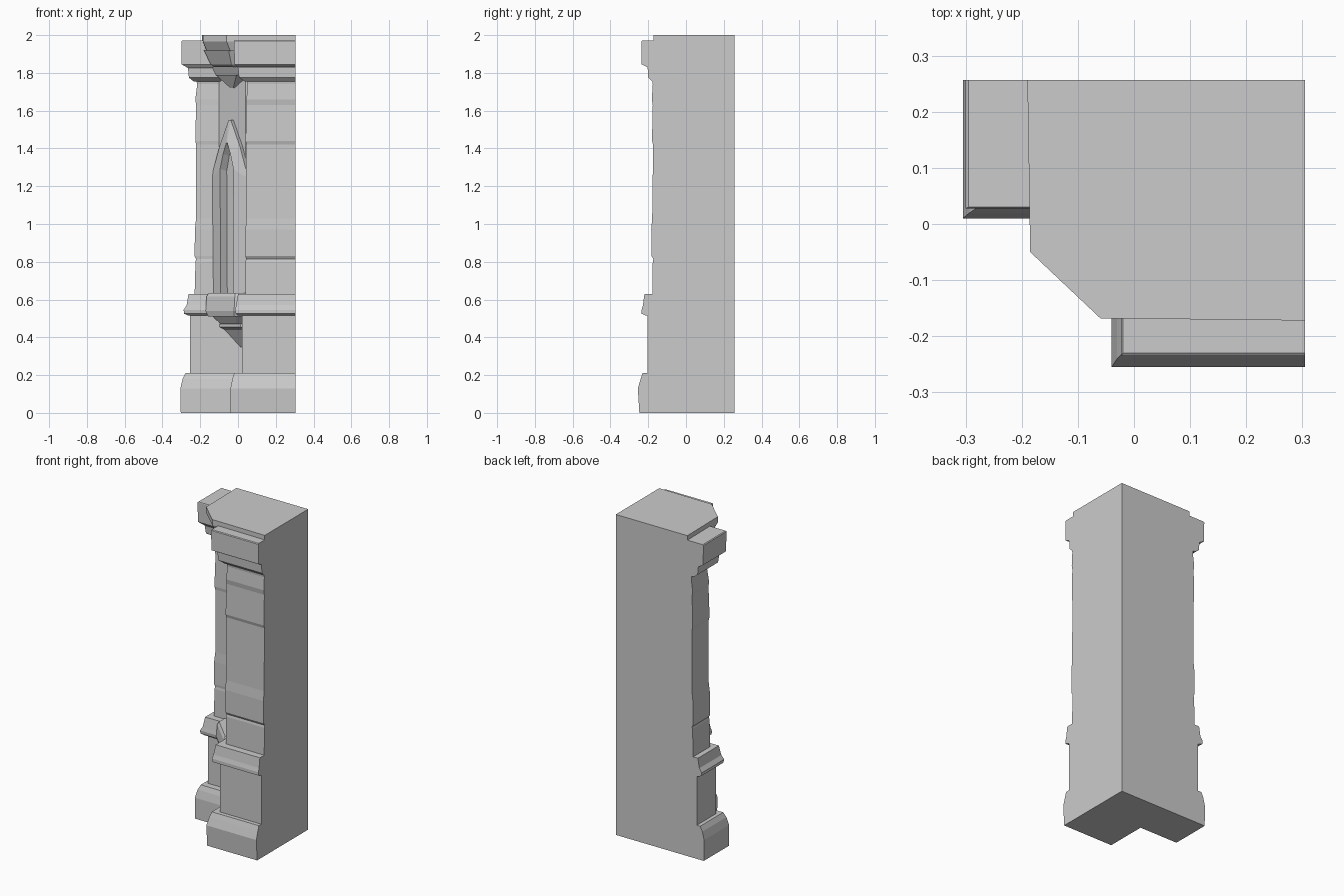
import bpy, bmesh
from mathutils import Vector

if "Cube" in bpy.data.objects:
    bpy.data.objects.remove(bpy.data.objects["Cube"], do_unlink=True)

stone = bpy.data.materials.new("grey stone")
stone.use_nodes = True
GREY = (0.6, 0.6, 0.6, 1)
stone.diffuse_color = GREY
stone.node_tree.nodes["Principled BSDF"].inputs["Base Color"].default_value = GREY

RIGHT, BACK = 0.305, 0.257


def loft(name, rings, caps=True, closed=False):
    """Skin a list of equally long point rings."""
    bm = bmesh.new()
    rows = [[bm.verts.new(p) for p in ring] for ring in rings]
    n = len(rows[0])
    pairs = list(zip(rows, rows[1:])) + ([(rows[-1], rows[0])] if closed else [])
    for a, b in pairs:
        for i in range(n):
            j = (i + 1) % n
            bm.faces.new((a[i], a[j], b[j], b[i]))
    if caps and not closed:
        bm.faces.new(rows[0][::-1])
        bm.faces.new(rows[-1])
    bmesh.ops.recalc_face_normals(bm, faces=bm.faces)
    mesh = bpy.data.meshes.new(name)
    bm.to_mesh(mesh)
    bm.free()
    mesh.materials.append(stone)
    ob = bpy.data.objects.new(name, mesh)
    bpy.context.collection.objects.link(ob)
    return ob


def ell(z, left, front, notch):
    """L-shaped section with the notch at the front right-hand corner."""
    ny = notch + 0.05
    return [(RIGHT, BACK, z), (-left, BACK, z), (-left, ny, z),
            (notch, ny, z), (notch, -front, z), (RIGHT, -front, z)]


def pier(name, levels):
    return loft(name, [ell(*lv) for lv in levels])


# stacked L-shaped masonry
pier("base", [(0, .303, .247, -.04), (.13, .305, .255, -.04),
              (.18, .293, .24, -.03), (.21, .278, .23, -.02)])
pier("lower_shaft", [(.2, .255, .205, .02), (.53, .255, .205, .02)])
pier("sill_band", [(.515, .262, .212, 0), (.525, .285, .235, -.012),
                   (.545, .288, .235, -.015), (.57, .272, .228, -.01), (.63, .262, .22, 0)])
pier("shaft", [(.62, .23, .177, .04), (.8, .225, .176, .04), (.815, .222, .173, .042),
               (.83, .23, .182, .04), (.97, .228, .184, .04), (1.03, .222, .179, .043),
               (1.42, .222, .174, .043), (1.44, .226, .18, .04), (1.63, .222, .176, .045),
               (1.66, .226, .181, .045), (1.74, .216, .176, .05), (1.77, .224, .18, .045)])
pier("cornice", [(1.755, .235, .18, .035), (1.775, .26, .2, .005), (1.825, .265, .203, 0),
                 (1.83, .272, .205, -.005), (1.845, .298, .235, -.018),
                 (1.968, .3, .235, -.022), (1.972, .295, .23, -.02)])

# top slab that bridges the notch
slab = lambda z, s: [(RIGHT, BACK, z), (-.19 + s, BACK, z), (-.185 + s, -.05 + s, z),
                     (-.06 + s, -.168 + s, z), (RIGHT, -.172 + s, z)]
loft("top_slab", [slab(1.915, .02), slab(1.965, 0), slab(2, 0)])


def wedge(z, c, half):
    """Diagonal section facing the notch; c is how far its face comes forward."""
    cx, cy = -.03 - c, .02 - c
    return [(cx - half, cy + half, z), (cx + half, cy - half, z),
            (.08, cy - half, z), (.08, .13, z), (cx - half, .13, z)]


# corbelled blocks below the slab, ending in a hanging point
loft("upper_corbel", [wedge(1.83, .045, .05), wedge(1.845, .06, .055), wedge(1.92, .085, .065)])
loft("upper_corbel_lower", [wedge(1.785, .025, .06), wedge(1.835, .04, .07)])
loft("hanging_point", [wedge(1.72, .003, .008), wedge(1.79, .033, .055)])

# diagonal wall carrying the niche
loft("niche_wall", [wedge(z, 0, .07) for z in (.6, 1.78)])
loft("niche_sill", [wedge(.51, .06, .068), wedge(.54, .066, .075),
                    wedge(.615, .062, .075), wedge(.635, .055, .07)])
loft("lower_corbel", [wedge(.35, -.046, .004), wedge(.44, -.005, .045),
                      wedge(.455, .012, .055), wedge(.47, .012, .055)])
loft("lower_corbel_cap", [wedge(.47, .02, .04), wedge(.515, .045, .065)])


def niche(u, w, z):
    k = 0.7071
    return Vector((-.03 + k * (u - w), .02 - k * (u + w), z))


def arch(half, spring, shoulder, apex, foot, w):
    """Pointed outline on the diagonal wall."""
    side = [(half * .9, foot), (half, spring), (half * .55, shoulder), (half * .06, apex)]
    pts = side + [(-u, z) for u, z in reversed(side)]
    return [niche(u, w, z) for u, z in pts]


# bevelled pointed frame, and the recess inside it
loft("niche_frame", [arch(.14, 1.24, 1.41, 1.55, .62, -.01), arch(.14, 1.24, 1.41, 1.55, .62, .02),
                     arch(.05, 1.29, 1.37, 1.43, .62, .042), arch(.04, 1.28, 1.36, 1.41, .62, -.01)],
     closed=True)
